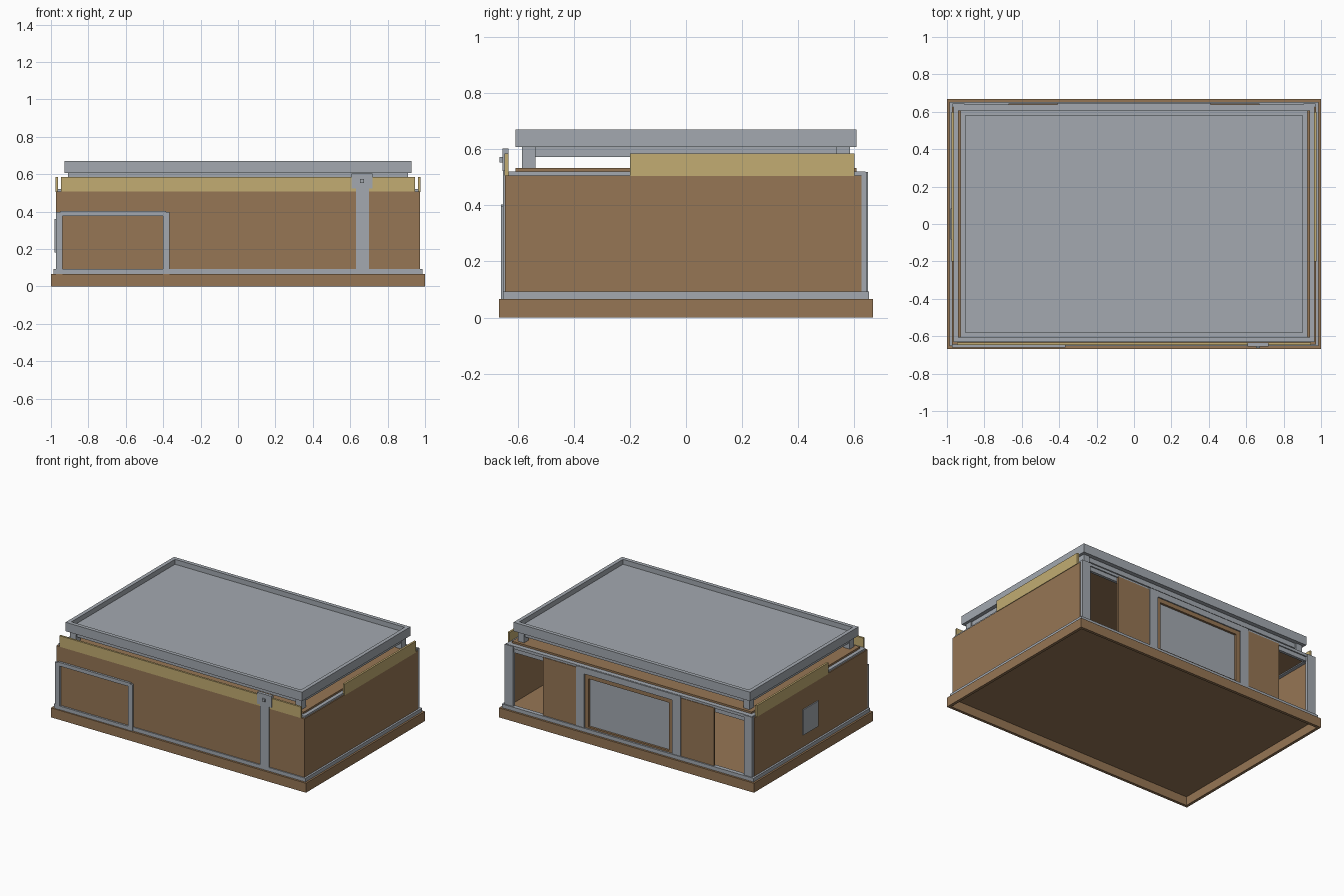
import bpy

cube = bpy.data.objects.get("Cube")
if cube:
    bpy.data.objects.remove(cube, do_unlink=True)


def material(name, rgb):
    m = bpy.data.materials.new(name)
    m.use_nodes = True
    m.diffuse_color = (*rgb, 1)
    m.node_tree.nodes["Principled BSDF"].inputs["Base Color"].default_value = (*rgb, 1)
    return m


BROWN = material("brown wood", (0.305, 0.181, 0.089))
GREY = material("grey metal", (0.366, 0.397, 0.434))
TAN = material("tan board", (0.54, 0.413, 0.168))


def box(name, x, y, z, mat):
    """Box given as (low, high) spans on each axis."""
    verts = [(a, b, c) for a in x for b in y for c in z]
    faces = [(0, 1, 3, 2), (4, 6, 7, 5), (0, 4, 5, 1),
             (2, 3, 7, 6), (0, 2, 6, 4), (1, 5, 7, 3)]
    mesh = bpy.data.meshes.new(name)
    mesh.from_pydata(verts, [], faces)
    mesh.materials.append(mat)
    obj = bpy.data.objects.new(name, mesh)
    bpy.context.collection.objects.link(obj)
    return obj


def pair(name, x, y, z, mat):
    """Box and its mirror image across x = 0."""
    box("left_" + name, x, y, z, mat)
    box("right_" + name, (-x[1], -x[0]), y, z, mat)


def ring(name, x, y, z, width, mat):
    """Rectangular frame lying flat, made of four bars."""
    ix, iy = (x[0] + width, x[1] - width), (y[0] + width, y[1] - width)
    box(name + "_front", x, (y[0], iy[0]), z, mat)
    box(name + "_back", x, (iy[1], y[1]), z, mat)
    box(name + "_right", (x[0], ix[0]), iy, z, mat)
    box(name + "_left", (ix[1], x[1]), iy, z, mat)


# Base skirt, floor and bottom trim
ring("base_skirt", (-1, 1), (-0.667, 0.667), (0, 0.067), 0.02, BROWN)
box("floor", (-0.982, 0.982), (-0.648, 0.648), (0.062, 0.075), BROWN)
ring("bottom_trim", (-0.987, 0.987), (-0.653, 0.653), (0.067, 0.093), 0.03, GREY)

# Walls, ceiling and top trim
box("front_wall", (-0.973, 0.973), (-0.645, -0.625), (0.07, 0.507), BROWN)
pair("side_wall", (0.955, 0.973), (-0.625, 0.625), (0.07, 0.507), BROWN)
box("ceiling", (-0.94, 0.94), (-0.607, 0.607), (0.507, 0.533), BROWN)
ring("top_trim", (-0.966, 0.966), (-0.632, 0.64), (0.5, 0.52), 0.035, GREY)

# Tan boards on the wall tops
box("front_board", (-0.947, 0.947), (-0.647, -0.633), (0.507, 0.585), TAN)
pair("side_board", (0.963, 0.977), (-0.2, 0.6), (0.505, 0.585), TAN)

# Back wall: posts, rail, sliding panels and window
pair("back_corner_post", (0.905, 0.97), (0.625, 0.645), (0.09, 0.518), GREY)
pair("back_inner_post", (0.345, 0.41), (0.62, 0.648), (0.09, 0.518), GREY)
box("back_top_rail", (-0.905, 0.905), (0.612, 0.632), (0.47, 0.518), GREY)
box("back_centre_rail", (-0.345, 0.345), (0.625, 0.648), (0.475, 0.518), GREY)
pair("sliding_panel", (0.41, 0.67), (0.63, 0.644), (0.09, 0.505), BROWN)
pair("window_jamb", (0.315, 0.345), (0.605, 0.64), (0.09, 0.475), BROWN)
box("window_head", (-0.315, 0.315), (0.605, 0.64), (0.445, 0.475), BROWN)
box("window_sill", (-0.315, 0.315), (0.605, 0.64), (0.09, 0.105), BROWN)
box("window_pane", (-0.315, 0.315), (0.615, 0.625), (0.105, 0.445), GREY)

# Door frame on the front
for label, span in (("outer", (-0.973, -0.938)), ("inner", (-0.4, -0.367))):
    box("door_frame_" + label, span, (-0.66, -0.643), (0.067, 0.397), GREY)
box("door_frame_top", (-0.95, -0.385), (-0.66, -0.643), (0.377, 0.403), GREY)
box("door_frame_bottom", (-0.938, -0.4), (-0.658, -0.643), (0.067, 0.093), GREY)

# Front pillar with a wide head and a knob
box("pillar", (0.63, 0.7), (-0.653, -0.64), (0.067, 0.53), GREY)
box("pillar_head", (0.607, 0.72), (-0.654, -0.633), (0.522, 0.603), GREY)
box("pillar_knob", (0.653, 0.673), (-0.664, -0.654), (0.553, 0.573), GREY)

# Small hatch on the side wall
box("side_hatch", (-0.981, -0.973), (-0.083, 0.083), (0.18, 0.36), GREY)

# Raised roof: posts, rails and a shallow tray
for label, y in (("front", (-0.585, -0.537)), ("back", (0.537, 0.585))):
    pair(label + "_roof_post", (0.86, 0.908), y, (0.53, 0.607), GREY)
ring("roof_rail", (-0.9, 0.9), (-0.577, 0.577), (0.573, 0.607), 0.033, GREY)
ring("roof_rim", (-0.927, 0.927), (-0.607, 0.607), (0.607, 0.67), 0.027, GREY)
box("roof_panel", (-0.9, 0.9), (-0.58, 0.58), (0.607, 0.635), GREY)
